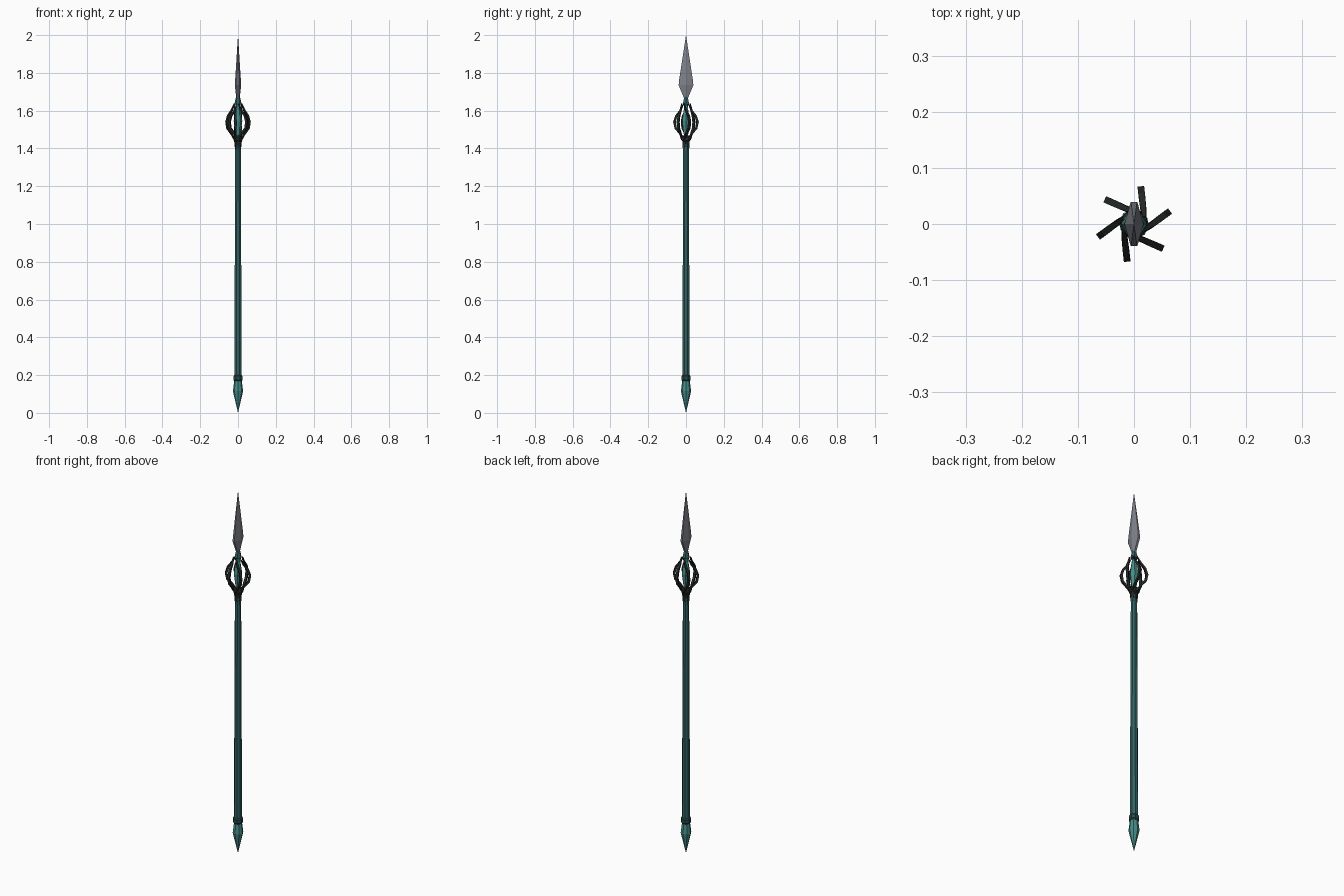
import bpy, bmesh, math
from mathutils import Vector

if "Cube" in bpy.data.objects:
    bpy.data.objects.remove(bpy.data.objects["Cube"])


def mat(name, r, g, b):
    m = bpy.data.materials.new(name)
    m.diffuse_color = (r, g, b, 1)
    m.use_nodes = True
    m.node_tree.nodes["Principled BSDF"].inputs["Base Color"].default_value = m.diffuse_color
    return m


STEEL = mat("grey_steel", 0.21, 0.22, 0.25)
TEAL = mat("dark_teal", 0.032, 0.125, 0.125)
LIGHT = mat("light_teal", 0.06, 0.27, 0.25)
DEEP = mat("deep_teal", 0.022, 0.065, 0.065)
BLACK = mat("blackened_iron", 0.017, 0.022, 0.021)


def skin(name, rings, material, closed=False):
    """Join successive rings of points with quads and cap both ends."""
    bm = bmesh.new()
    loops = [[bm.verts.new(p) for p in ring] for ring in rings]
    n = len(loops[0])
    for a, b in zip(loops, loops[1:]):
        for i in range(n):
            j = (i + 1) % n
            bm.faces.new((a[i], a[j], b[j], b[i]))
    bm.faces.new(loops[0])
    bm.faces.new(loops[-1])
    bmesh.ops.remove_doubles(bm, verts=bm.verts, dist=0.0002)
    bmesh.ops.recalc_face_normals(bm, faces=bm.faces)
    me = bpy.data.meshes.new(name)
    bm.to_mesh(me)
    bm.free()
    me.materials.append(material)
    ob = bpy.data.objects.new(name, me)
    bpy.context.collection.objects.link(ob)
    return ob


def lathe(name, profile, sides, material, turn=0.0):
    rings = []
    for r, z in profile:
        rings.append([(r * math.cos(turn + math.tau * i / sides),
                       r * math.sin(turn + math.tau * i / sides), z)
                      for i in range(sides)])
    return skin(name, rings, material)


# Shaft, butt spike and bottom collar
lathe("shaft", [(0.021, 0.18), (0.016, 1.45)], 8, TEAL, math.pi / 8)
lathe("butt_spike", [(0.00005, 0.0), (0.027, 0.115), (0.019, 0.18)], 8, LIGHT)
lathe("bottom_collar", [(0.021, 0.168), (0.026, 0.174), (0.026, 0.194), (0.021, 0.2)],
      8, DEEP, math.pi / 8)

# Top collar, crystal and blade socket
lathe("top_collar", [(0.018, 1.435), (0.025, 1.443), (0.025, 1.46), (0.018, 1.468)],
      8, BLACK, math.pi / 8)
lathe("crystal", [(0.010, 1.45), (0.023, 1.545), (0.008, 1.64)], 6, LIGHT)
lathe("blade_socket", [(0.019, 1.632), (0.017, 1.645), (0.010, 1.675)], 6, TEAL)

# Blade: flattened six-sided section, wide along y
blade = []
for x, e, y, z in [(0.009, 0.005, 0.010, 1.665), (0.017, 0.006, 0.039, 1.735),
                   (0.015, 0.005, 0.036, 1.765), (0.0001, 0.0001, 0.0001, 2.0)]:
    blade.append([(x, 0, z), (e, y, z), (-e, y, z), (-x, 0, z), (-e, -y, z), (e, -y, z)])
skin("blade", blade, STEEL)

# Cage ribs: planar bent bars set in a pinwheel; (reach, height, depth, half width)
RIB = [(-0.05, 1.445, 0.006, 0.004), (0.28, 1.475, 0.009, 0.0055), (0.76, 1.507, 0.012, 0.006),
       (0.87, 1.54, 0.013, 0.006), (0.70, 1.572, 0.011, 0.006), (0.25, 1.606, 0.008, 0.005),
       (0.0, 1.636, 0.003, 0.003)]
for k in range(6):
    ao, ai = math.radians(80 + 60 * k), math.radians(34 + 60 * k)
    outer = Vector((math.cos(ao), math.sin(ao), 0)) * 0.069
    inner = Vector((math.cos(ai), math.sin(ai), 0)) * 0.022
    out = (outer - inner).normalized()
    side = Vector((-out.y, out.x, 0))
    pts = [inner.lerp(outer, t) + Vector((0, 0, z)) for t, z, d, w in RIB]
    rings = []
    for i, (t, z, d, w) in enumerate(RIB):
        tan = (pts[min(i + 1, len(pts) - 1)] - pts[max(i - 1, 0)]).normalized()
        nrm = side.cross(tan).normalized() * d / 2
        rings.append([pts[i] + nrm + side * w, pts[i] + nrm - side * w,
                      pts[i] - nrm - side * w, pts[i] - nrm + side * w])
    skin(f"cage_rib_{k + 1}", rings, BLACK)

    # Claw pointing down the shaft below the top collar
    d = Vector((math.cos(ai), math.sin(ai), 0))
    s = Vector((-d.y, d.x, 0))
    claw = []
    for r, z, w in [(0.0195, 1.445, 0.007), (0.0185, 1.42, 0.005), (0.016, 1.39, 0.0005)]:
        c = Vector((0, 0, z))
        claw.append([c + d * r + s * w, c + d * r - s * w,
                     c + d * (r - 0.006) - s * w, c + d * (r - 0.006) + s * w])
    skin(f"shaft_claw_{k + 1}", claw, BLACK)
